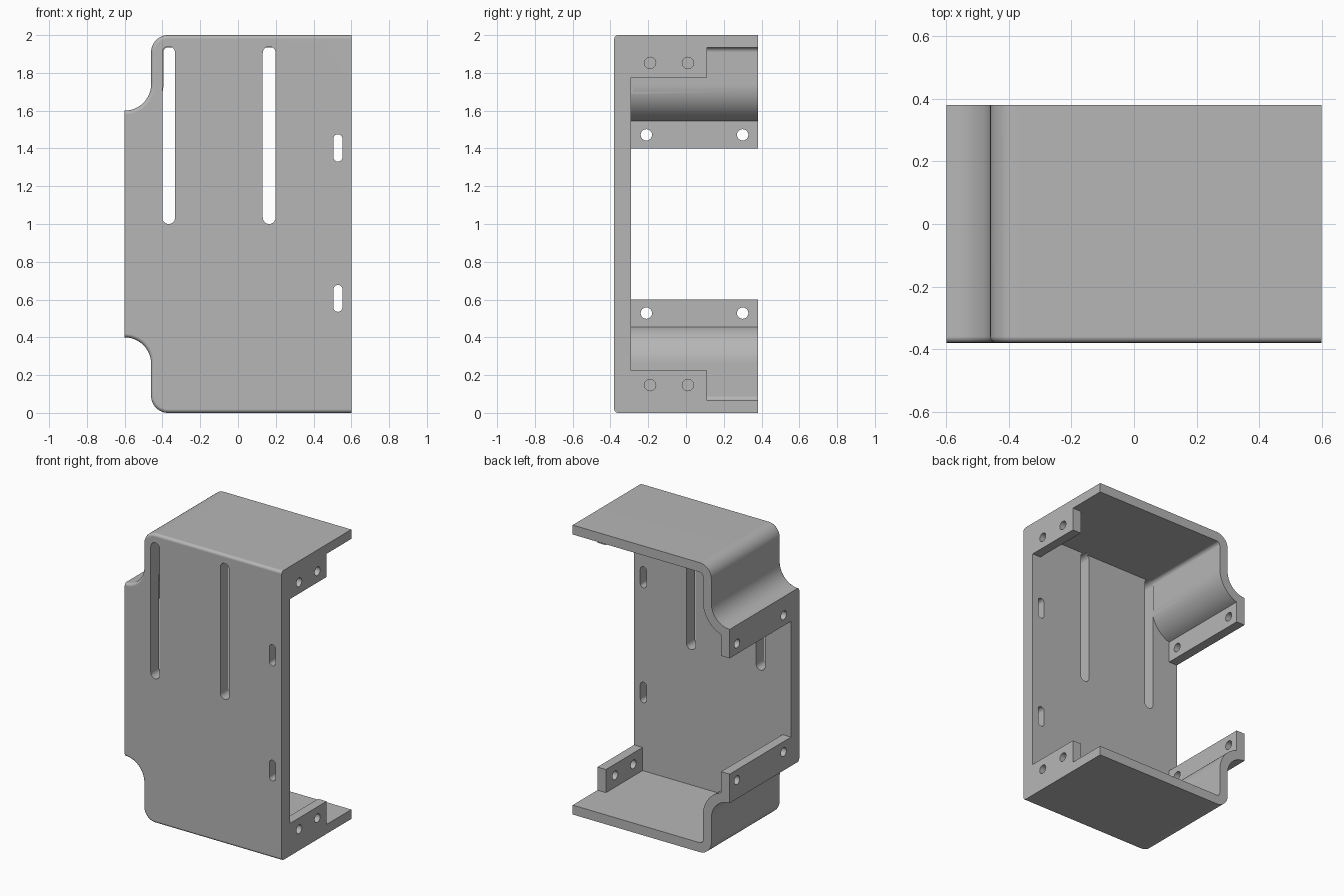
import bpy, bmesh
from math import sin, cos, pi, radians, acos

cube = bpy.data.objects.get("Cube")
if cube:
    bpy.data.objects.remove(cube, do_unlink=True)

FRONT, INNER, BACK = -0.38, -0.29, 0.38   # y of front face, plate inside, rear edge
SHEET = 0.065                             # wall thickness

grey = bpy.data.materials.new("matte_grey")
grey.use_nodes = True
colour = (0.47, 0.47, 0.47, 1)
grey.diffuse_color = colour
grey.node_tree.nodes["Principled BSDF"].inputs["Base Color"].default_value = colour


def arc(cx, cz, r, start, end, n=14):
    steps = [start + (end - start) * i / n for i in range(n + 1)]
    return [(cx + r * cos(a), cz + r * sin(a)) for a in steps]


def mirrored(points):
    """Close a lower half outline with its copy about z = 1."""
    return points + [(u, 2 - v) for u, v in reversed(points)]


def prism(name, points, axis, a, b):
    """Extrude an outline along x (outline in yz) or y (outline in xz)."""
    place = (lambda u, v, d: (d, u, v)) if axis == "x" else (lambda u, v, d: (u, d, v))
    bm = bmesh.new()
    near = [bm.verts.new(place(u, v, a)) for u, v in points]
    far = [bm.verts.new(place(u, v, b)) for u, v in points]
    bm.faces.new(near)
    bm.faces.new(far[::-1])
    for i in range(len(points)):
        j = (i + 1) % len(points)
        bm.faces.new((near[j], near[i], far[i], far[j]))
    bmesh.ops.recalc_face_normals(bm, faces=bm.faces)
    mesh = bpy.data.meshes.new(name)
    bm.to_mesh(mesh)
    bm.free()
    obj = bpy.data.objects.new(name, mesh)
    bpy.context.collection.objects.link(obj)
    mesh.materials.append(grey)
    return obj


def slot(u, low, high, r):
    """Vertical slot outline; a circle when low + 2r = high."""
    return arc(u, high - r, r, 0, pi, 12) + arc(u, low + r, r, pi, 2 * pi, 12)


def hole(u, v, r=0.03):
    return arc(u, v, r, 0, 2 * pi * 23 / 24, 23)


def cut(target, cutter):
    cutter.hide_render = True
    mod = target.modifiers.new("cut", "BOOLEAN")
    mod.operation = "DIFFERENCE"
    mod.solver = "EXACT"
    mod.object = cutter
    bpy.context.view_layer.objects.active = target
    bpy.ops.object.modifier_apply(modifier=mod.name)
    bpy.data.objects.remove(cutter, do_unlink=True)


# Solid block with the outer silhouette
outer = ([(0.6, 0)] + arc(-0.37, 0.09, 0.09, -pi / 2, -pi)
         + arc(-0.6, 0.26, 0.14, 0, pi / 2))
bracket = prism("bracket", mirrored(outer), "y", FRONT, BACK)

# Rounded front edge, except along the two straight sides
bm = bmesh.new()
bm.from_mesh(bracket.data)
rim = [e for e in bm.edges
       if all(abs(v.co.y - FRONT) < 1e-4 for v in e.verts)
       and not all(abs(abs(v.co.x) - 0.6) < 1e-4 for v in e.verts)]
bmesh.ops.bevel(bm, geom=rim, offset=0.02, segments=4, profile=0.5, affect="EDGES")
bm.to_mesh(bracket.data)
bm.free()

# Open side, leaving a mounting tab in each front corner
opening = [(INNER, 0.225), (0.11, 0.225), (0.11, SHEET), (0.5, SHEET)]
cut(bracket, prism("side_opening", mirrored(opening), "x", 0.53, 0.7))

# Cavity, leaving the curved walls and the two flanges
r = 0.14 + SHEET
inner = ([(0.535, SHEET)] + arc(-0.37, 0.09, 0.025, -pi / 2, -pi, 6)
         + arc(-0.6, 0.26, r, 0, acos(SHEET / r))
         + [(-0.6 + SHEET, 0.6), (-0.7, 0.6)])
cut(bracket, prism("cavity", mirrored(inner), "y", INNER, 0.5))

# Long and short slots through the front plate
for x, low, high, radius in ((-0.367, 1.0, 1.94, 0.034), (0.165, 1.0, 1.94, 0.034),
                             (0.529, 1.33, 1.475, 0.024), (0.529, 0.535, 0.677, 0.024)):
    cut(bracket, prism("slot_cutter", slot(x, low, high, radius), "y", -0.5, INNER + 0.01))

# Screw holes through the flanges and tabs
for z_of in (lambda z: z, lambda z: 2 - z):
    for y in (-0.21, 0.3):
        cut(bracket, prism("flange_hole", hole(y, z_of(0.528)), "x", -0.7, -0.5))
    for y in (-0.19, 0.01):
        cut(bracket, prism("tab_hole", hole(y, z_of(0.147)), "x", 0.5, 0.7))

# Smooth curves with crisp edges
bpy.ops.object.select_all(action="DESELECT")
bracket.select_set(True)
bpy.context.view_layer.objects.active = bracket
bpy.ops.object.shade_smooth_by_angle(angle=radians(30))
normals = bracket.modifiers.new("flat_normals", "WEIGHTED_NORMAL")
normals.keep_sharp = True
